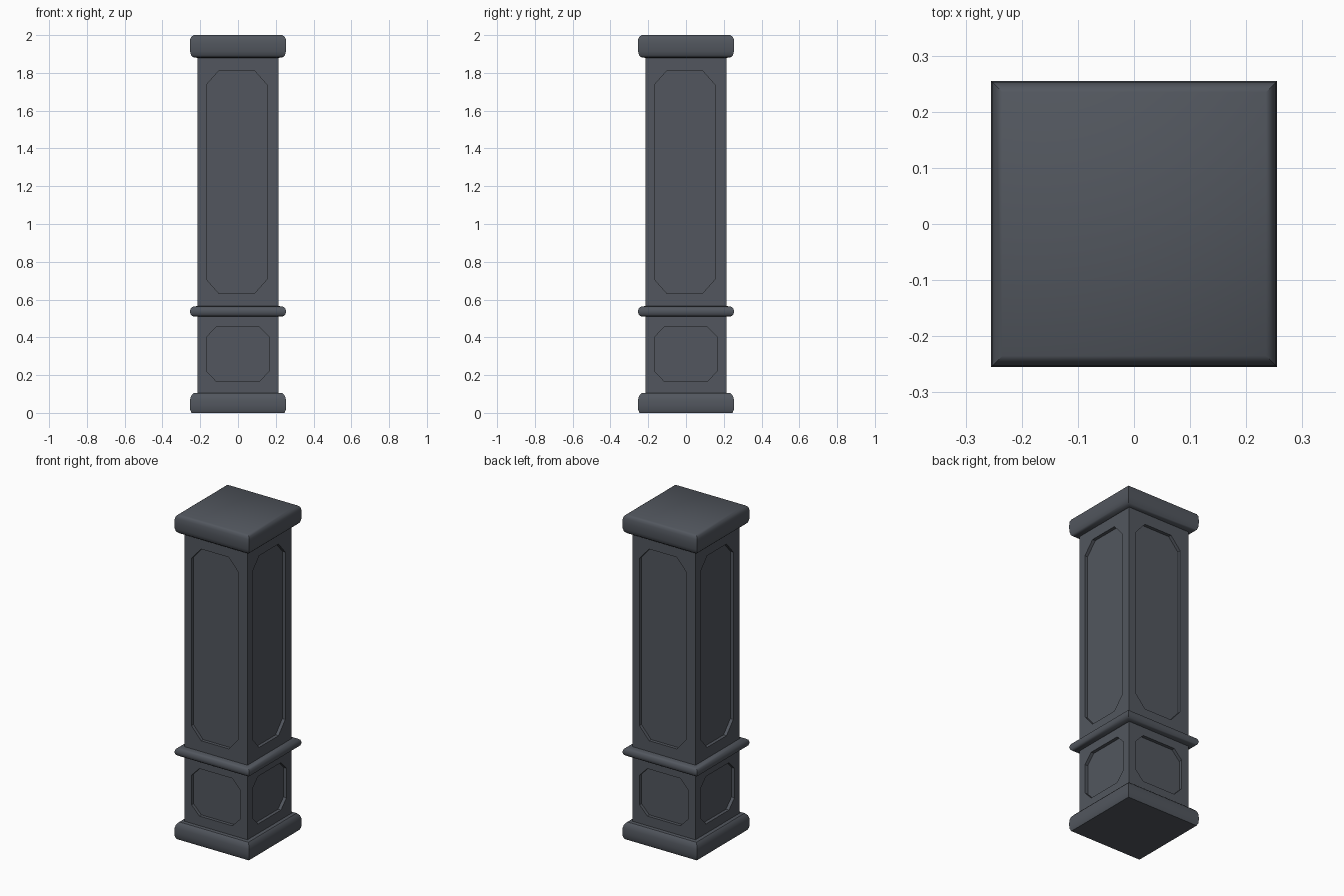
import bpy, bmesh, math
from mathutils import Matrix, Vector

if "Cube" in bpy.data.objects:
    bpy.data.objects.remove(bpy.data.objects["Cube"])

mat = bpy.data.materials.new("slate grey")
mat.diffuse_color = (0.084, 0.094, 0.112, 1)
mat.use_nodes = True
mat.node_tree.nodes["Principled BSDF"].inputs["Base Color"].default_value = mat.diffuse_color

HALF = 0.215    # shaft half width
DEPTH = 0.02    # panel recess


def finish(bm, name, smooth_angle=None):
    bmesh.ops.remove_doubles(bm, verts=bm.verts, dist=1e-5)
    bmesh.ops.holes_fill(bm, edges=[e for e in bm.edges if e.is_boundary], sides=4)
    bmesh.ops.recalc_face_normals(bm, faces=bm.faces)
    me = bpy.data.meshes.new(name)
    bm.to_mesh(me)
    bm.free()
    me.materials.append(mat)
    if smooth_angle:
        me.shade_smooth()
        me.set_sharp_from_angle(angle=math.radians(smooth_angle))
    ob = bpy.data.objects.new(name, me)
    bpy.context.collection.objects.link(ob)
    return ob


def panelled_block(name, z0, z1, px0, px1, pz0, pz1, cx, cz):
    """Square block with a recessed, chamfered panel on each side."""
    bm = bmesh.new()
    rect = [(-HALF, z0), (HALF, z0), (HALF, z1), (-HALF, z1)]
    octo = [(px0 + cx, pz0), (px1 - cx, pz0), (px1, pz0 + cz), (px1, pz1 - cz),
            (px1 - cx, pz1), (px0 + cx, pz1), (px0, pz1 - cz), (px0, pz0 + cz)]
    for k in range(4):
        rot = Matrix.Rotation(k * math.pi / 2, 3, 'Z')

        def ring(points, y):
            return [bm.verts.new(rot @ Vector((x, y, z))) for x, z in points]
        outer = ring(rect, -HALF)
        rim = ring(octo, -HALF)
        floor = ring(octo, -HALF + DEPTH)
        for i in range(4):
            a, b = rim[2 * i], rim[2 * i + 1]
            bm.faces.new((outer[i], outer[(i + 1) % 4], b, a))
            bm.faces.new((outer[(i + 1) % 4], rim[(2 * i + 2) % 8], b))
        for i in range(8):
            j = (i + 1) % 8
            bm.faces.new((rim[i], rim[j], floor[j], floor[i]))
        bm.faces.new(floor)
    return finish(bm, name)


def moulding(name, profile):
    """Square, mitred moulding swept from (half width, z) points."""
    bm = bmesh.new()
    rings = [[bm.verts.new((sx * r, sy * r, z))
              for sx, sy in ((-1, -1), (1, -1), (1, 1), (-1, 1))] for r, z in profile]
    for lo, hi in zip(rings, rings[1:]):
        for i in range(4):
            j = (i + 1) % 4
            bm.faces.new((lo[i], lo[j], hi[j], hi[i]))
    return finish(bm, name, 40)


# Shaft and pedestal
panelled_block("pedestal", 0.05, 0.54, -0.166, 0.164, 0.165, 0.457, 0.053, 0.055)
panelled_block("shaft", 0.54, 1.94, -0.167, 0.153, 0.632, 1.812, 0.066, 0.075)

# Rounded base, middle band and cap
moulding("base_moulding", [(0.246, 0.0), (0.253, 0.015), (0.255, 0.04), (0.254, 0.07),
                           (0.248, 0.09), (0.235, 0.104), (0.21, 0.107)])
moulding("middle_band", [(0.21, 0.509), (0.238, 0.511), (0.25, 0.52), (0.255, 0.537),
                         (0.25, 0.554), (0.238, 0.563), (0.21, 0.566)])
moulding("cap_moulding", [(0.21, 1.879), (0.236, 1.882), (0.248, 1.893), (0.254, 1.915),
                          (0.255, 1.95), (0.253, 1.978), (0.247, 1.991), (0.235, 2.0)])
